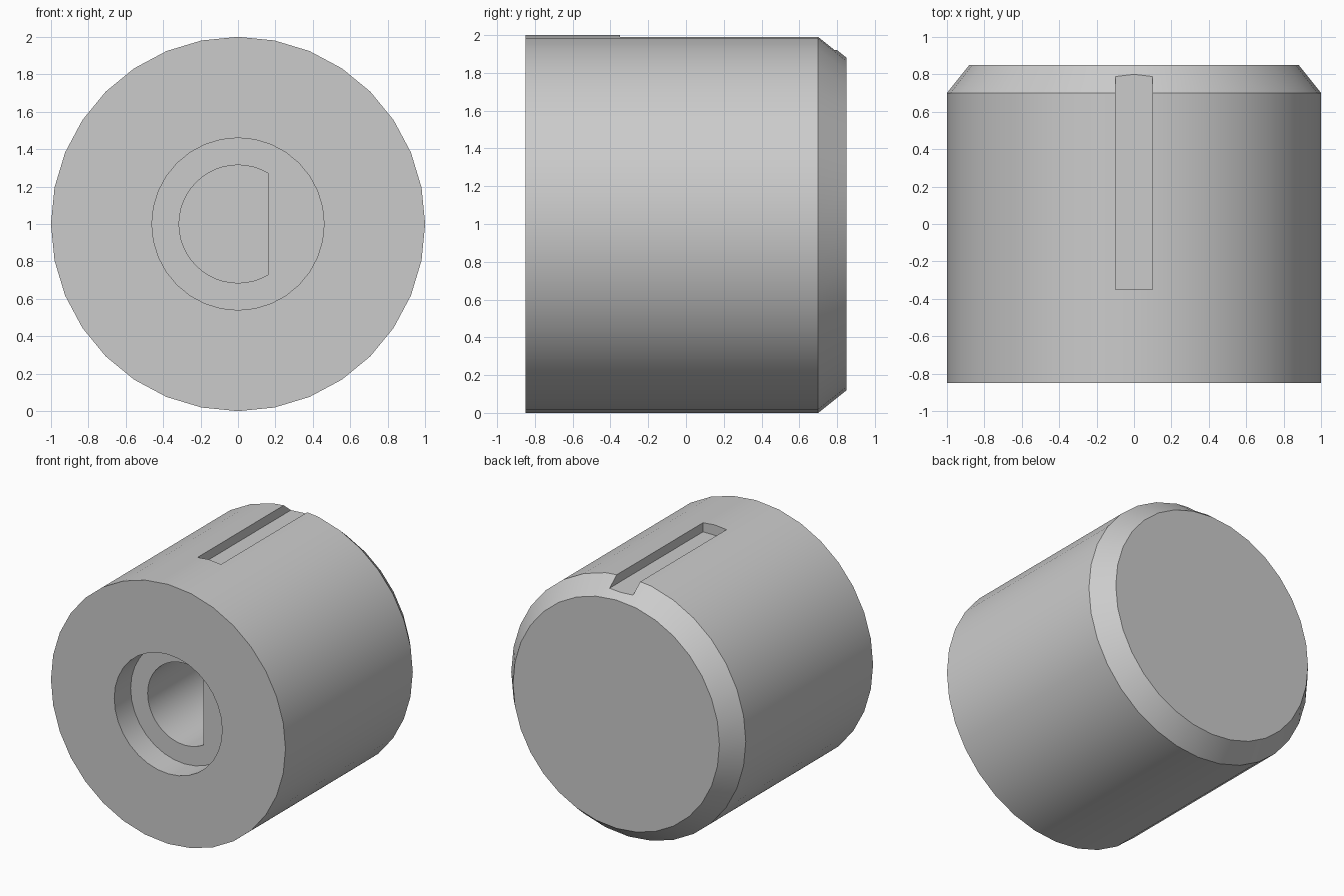
import bpy, bmesh, math

SIDES = 32
CENTRE_Z = 1.0

cube = bpy.data.objects.get("Cube")
if cube:
    bpy.data.objects.remove(cube, do_unlink=True)

# Material
grey = bpy.data.materials.new("plain grey")
grey.use_nodes = True
colour = (0.6, 0.6, 0.6, 1.0)
grey.diffuse_color = colour
grey.node_tree.nodes["Principled BSDF"].inputs["Base Color"].default_value = colour


def circle(radius):
    """Points (x, z) of a circle around the knob axis."""
    steps = [2 * math.pi * i / SIDES for i in range(SIDES)]
    return [(radius * math.cos(a), CENTRE_Z + radius * math.sin(a)) for a in steps]


def loft(name, sections):
    """Join matching (y, outline) sections along y and cap both ends."""
    bm = bmesh.new()
    rings = [[bm.verts.new((x, y, z)) for x, z in outline] for y, outline in sections]
    for a, b in zip(rings, rings[1:]):
        for i in range(len(a)):
            j = (i + 1) % len(a)
            bm.faces.new((a[i], a[j], b[j], b[i]))
    bm.faces.new(rings[0])
    bm.faces.new(rings[-1])
    bmesh.ops.recalc_face_normals(bm, faces=bm.faces)
    mesh = bpy.data.meshes.new(name)
    bm.to_mesh(mesh)
    bm.free()
    mesh.materials.append(grey)
    obj = bpy.data.objects.new(name, mesh)
    bpy.context.collection.objects.link(obj)
    return obj


# Turned body: recess floor, recess rim, front rim, chamfer start, back
profile = [(0.46, -0.65), (0.46, -0.85), (1.0, -0.85), (1.0, 0.7), (0.88, 0.85)]
knob = loft("knob_body", [(y, circle(r)) for r, y in profile])

# D-shaped shaft hole: an arc closed by a flat on the left
radius, flat = 0.315, 0.16
start = math.acos(flat / radius)
sweep = 2 * (math.pi - start)
arc = [start + sweep * i / SIDES for i in range(SIDES + 1)]
d_outline = [(radius * math.cos(a), CENTRE_Z + radius * math.sin(a)) for a in arc]
shaft_cutter = loft("shaft_hole_cutter", [(-0.75, d_outline), (0.45, d_outline)])

# Pointer slot along the top, running out through the chamfer
slot_outline = [(-0.1, 1.92), (0.1, 1.92), (0.1, 2.2), (-0.1, 2.2)]
slot_cutter = loft("pointer_slot_cutter", [(-0.35, slot_outline), (1.0, slot_outline)])

bpy.ops.object.select_all(action="DESELECT")
bpy.context.view_layer.objects.active = knob
knob.select_set(True)
for cutter in (shaft_cutter, slot_cutter):
    cutter.hide_render = True
    cut = knob.modifiers.new(cutter.name, "BOOLEAN")
    cut.operation = "DIFFERENCE"
    cut.solver = "EXACT"
    cut.object = cutter
    bpy.ops.object.modifier_apply(modifier=cut.name)
    bpy.data.objects.remove(cutter, do_unlink=True)

bpy.ops.object.shade_smooth_by_angle(angle=math.radians(30))
